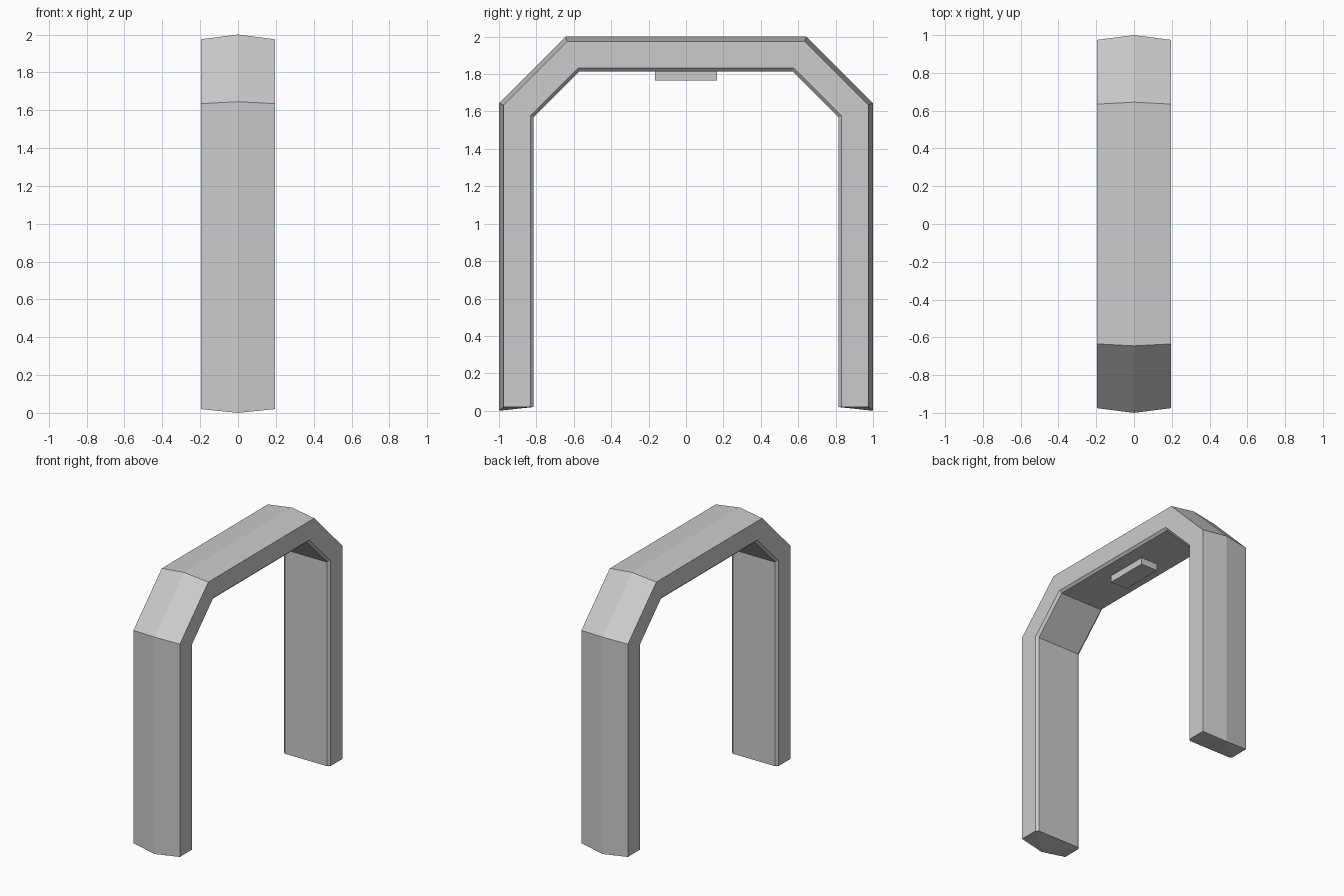
import bpy, bmesh
from math import tan, pi

if "Cube" in bpy.data.objects:
    bpy.data.objects.remove(bpy.data.objects["Cube"])

# Cross-section: (x, depth inward from the outer ridge line)
SECTION = [(0, 0), (0.195, 0.025), (0.195, 0.168), (0.178, 0.185),
           (-0.178, 0.185), (-0.195, 0.168), (-0.195, 0.025)]
MITER = tan(pi / 8)
CORNER = 0.645
CORNER_Z = 1.645


def station(i, d):
    """Point (y, z) of the -y half path at station i, offset inward by d."""
    if i == 0:
        return -1 + d, (0.0 if d == 0 else 0.02)
    if i == 1:
        return -1 + d, CORNER_Z - MITER * d
    return -CORNER + MITER * d, 2 - d


def new_object(name, bm):
    bmesh.ops.recalc_face_normals(bm, faces=bm.faces)
    mesh = bpy.data.meshes.new(name)
    bm.to_mesh(mesh)
    bm.free()
    obj = bpy.data.objects.new(name, mesh)
    bpy.context.collection.objects.link(obj)
    return obj


# Arch frame: section swept up one leg, over the top and down the other
bm = bmesh.new()
rings = []
for i, side in [(0, 1), (1, 1), (2, 1), (2, -1), (1, -1), (0, -1)]:
    ring = []
    for x, d in SECTION:
        y, z = station(i, d)
        ring.append(bm.verts.new((x, side * y, z)))
    rings.append(ring)
n = len(SECTION)
for a, b in zip(rings, rings[1:]):
    for k in range(n):
        bm.faces.new((a[k], a[(k + 1) % n], b[(k + 1) % n], b[k]))

# Feet: fans from the lowered ridge point
for ring in (rings[0], rings[-1]):
    for k in range(1, n - 1):
        bm.faces.new((ring[0], ring[k], ring[k + 1]))
new_object("arch_frame", bm)

# Small block under the top beam
bm = bmesh.new()
bmesh.ops.create_cube(bm, size=1)
bmesh.ops.scale(bm, vec=(0.14, 0.33, 0.065), verts=bm.verts)
bmesh.ops.translate(bm, vec=(0, 0, 1.7975), verts=bm.verts)
new_object("ceiling_block", bm)
